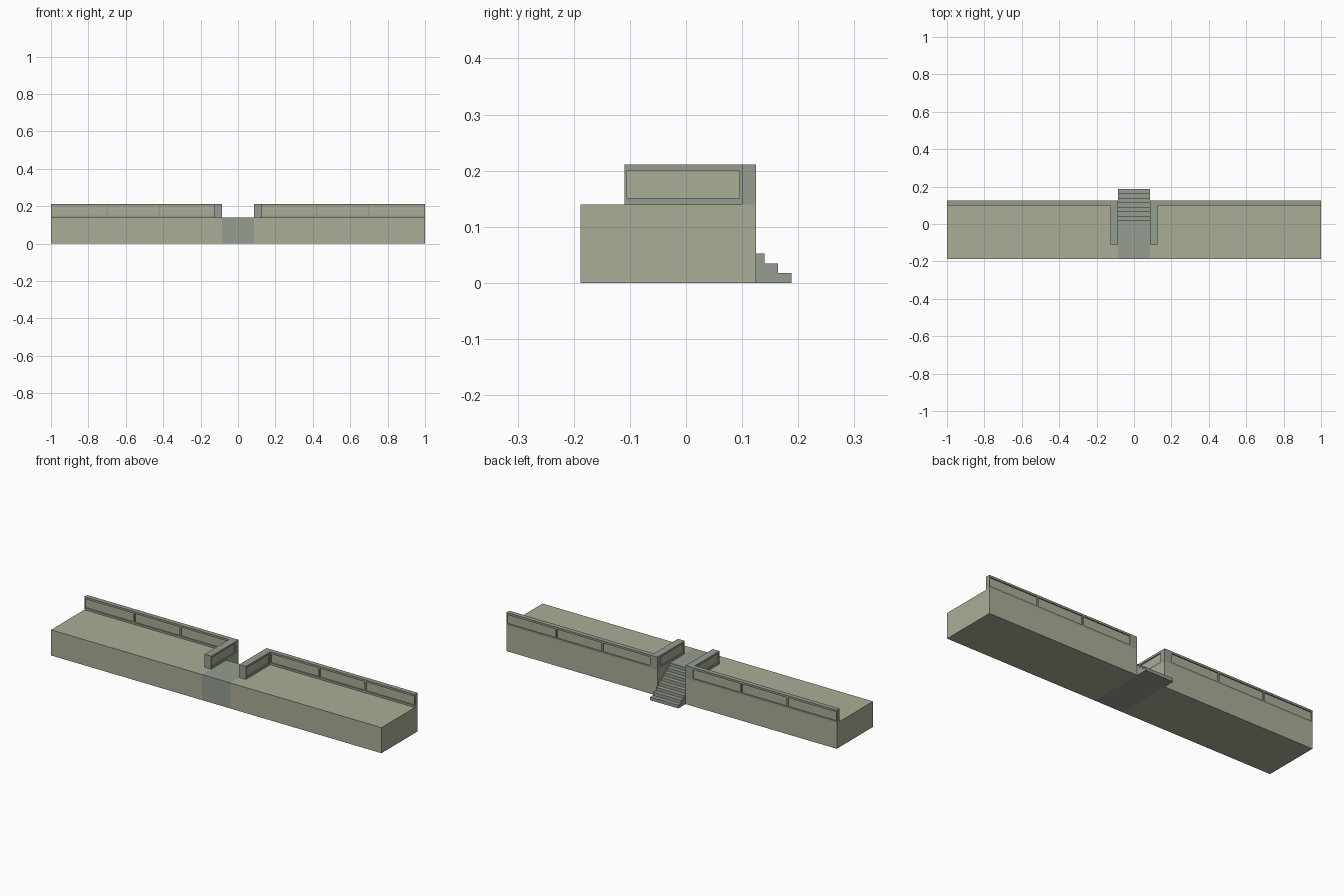
import bpy, bmesh
from mathutils import Vector

if "Cube" in bpy.data.objects:
    bpy.data.objects.remove(bpy.data.objects["Cube"])


def material(name, rgb):
    m = bpy.data.materials.new(name)
    m.diffuse_color = (*rgb, 1)
    m.use_nodes = True
    m.node_tree.nodes["Principled BSDF"].inputs["Base Color"].default_value = m.diffuse_color
    return m


STONE = material("pale_stone", (0.41, 0.42, 0.31))
TRIM = material("grey_trim", (0.30, 0.34, 0.28))


def finish(name, bm, mats, mirror=True):
    bmesh.ops.recalc_face_normals(bm, faces=bm.faces)
    me = bpy.data.meshes.new(name)
    bm.to_mesh(me)
    bm.free()
    for m in mats:
        me.materials.append(m)
    ob = bpy.data.objects.new(name, me)
    bpy.context.collection.objects.link(ob)
    if mirror:
        ob.modifiers.new("mirror", 'MIRROR').use_clip = False
    return ob


def box(lo, hi):
    bm = bmesh.new()
    bmesh.ops.create_cube(bm, size=1)
    lo, hi = Vector(lo), Vector(hi)
    for v in bm.verts:
        v.co = (lo + hi) / 2 + v.co * (hi - lo)
    return bm


def panelled_wall(name, lo, hi, along, cuts, skip_beyond=9):
    """Parapet with recessed panels on both broad sides; along = length axis."""
    bm = box(lo, hi)
    axis = Vector((0, 0, 0))
    axis[along] = 1
    for c in cuts:
        bmesh.ops.bisect_plane(bm, geom=bm.verts[:] + bm.edges[:] + bm.faces[:],
                               plane_co=axis * c, plane_no=axis)
    bm.normal_update()
    sides = [f for f in bm.faces if abs(f.normal[1 - along]) > 0.9
             and f.calc_center_median()[along] < skip_beyond]
    bmesh.ops.inset_individual(bm, faces=sides, thickness=0.006)
    for f in sides:
        for v in f.verts:
            v.co.z = 0.151 if v.co.z < 0.175 else 0.2
        f.material_index = 1
    # push the panels into the wall
    for f in sides:
        n = f.normal.copy()
        new = bmesh.ops.extrude_discrete_faces(bm, faces=[f])["faces"][0]
        for v in new.verts:
            v.co -= n * 0.006
        for e in new.edges:
            for g in e.link_faces:
                g.material_index = 1 if g == new else 0
    return finish(name, bm, [TRIM, STONE])


# Raised side platforms
finish("platform", box((0.085, -0.188, 0), (1, 0.125, 0.14)), [STONE])

# Central landing and staircase, one stepped profile extruded across x
RISE, RUN, N = 0.0175, 0.024, 8
profile = [(-0.188, 0), (0.188, 0)]
for i in range(N):
    y = 0.188 - i * RUN
    profile += [(y, (i + 1) * RISE)]
    profile += [(y - RUN if i < N - 1 else -0.188, (i + 1) * RISE)]
bm = bmesh.new()
face = bm.faces.new([bm.verts.new((-0.085, y, z)) for y, z in profile])
ext = bmesh.ops.extrude_face_region(bm, geom=[face])
bmesh.ops.translate(bm, vec=(0.17, 0, 0),
                    verts=[g for g in ext["geom"] if isinstance(g, bmesh.types.BMVert)])
finish("landing_and_stairs", bm, [TRIM], mirror=False)

# Parapet along the back edge, three panels a side
panelled_wall("back_parapet", (0.125, 0.1, 0.14), (1, 0.125, 0.211), 0, [0.42, 0.70])

# Short walls flanking the stairs
panelled_wall("stair_wall", (0.085, -0.11, 0.14), (0.125, 0.125, 0.211), 1, [0.1], 0.1)
